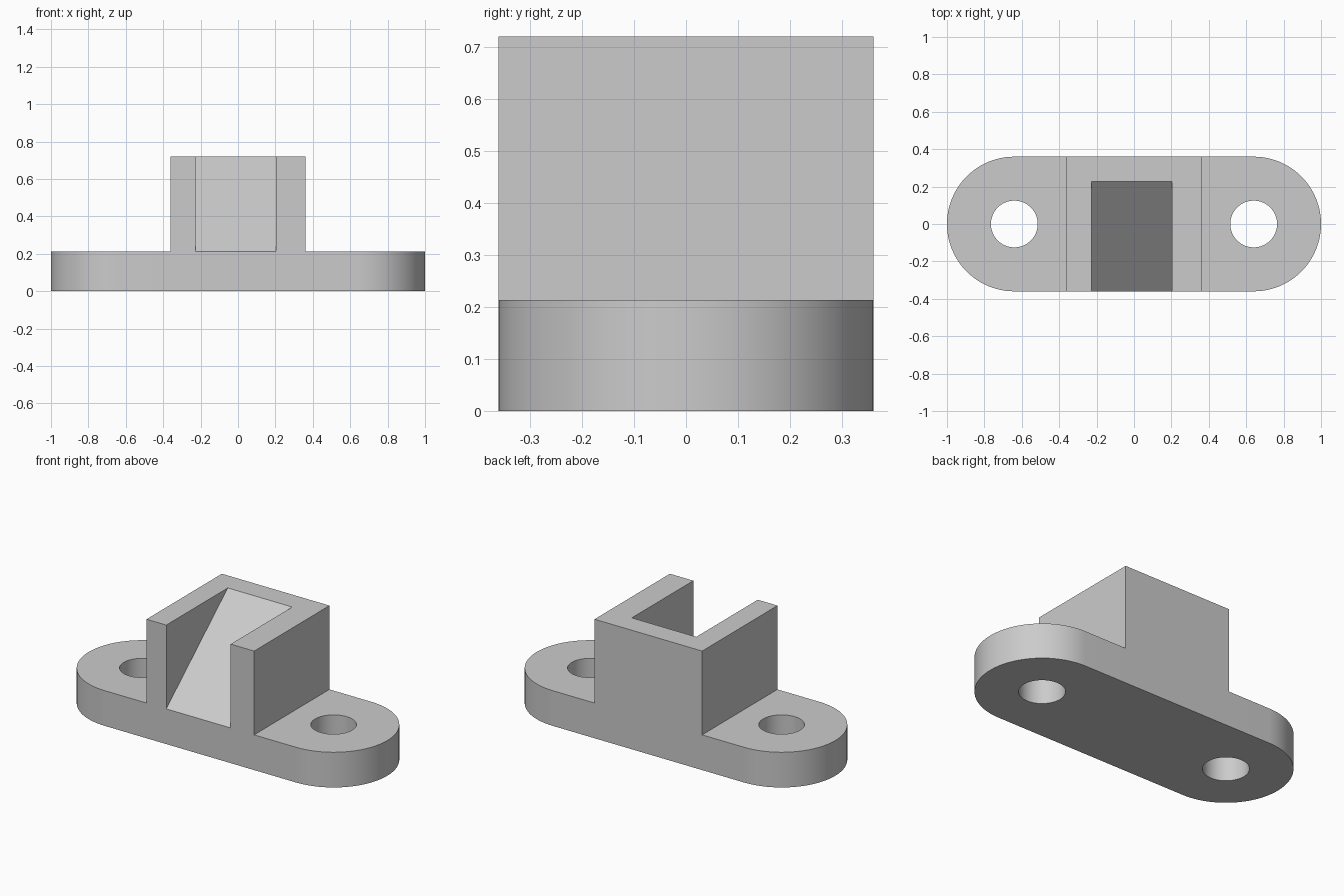
import bpy, bmesh
from math import cos, sin, pi, radians
from mathutils import Vector

if "Cube" in bpy.data.objects:
    bpy.data.objects.remove(bpy.data.objects["Cube"], do_unlink=True)

RADIUS = 0.36        # end radius, also half the depth
HOLE_X = 1 - RADIUS
BASE_H = 0.213
TOP = 0.72
SLOT_L, SLOT_R, SLOT_BACK = -0.228, 0.203, 0.228

grey = bpy.data.materials.new("plain_grey")
grey.use_nodes = True
colour = (0.6, 0.6, 0.6, 1)
grey.diffuse_color = colour
grey.node_tree.nodes["Principled BSDF"].inputs["Base Color"].default_value = colour


def prism(name, outline, extrusion):
    """Extrude a closed 3D outline along a vector."""
    bm = bmesh.new()
    face = bm.faces.new([bm.verts.new(p) for p in outline])
    grown = bmesh.ops.extrude_face_region(bm, geom=[face], use_keep_orig=True)
    verts = [g for g in grown["geom"] if isinstance(g, bmesh.types.BMVert)]
    bmesh.ops.translate(bm, vec=Vector(extrusion), verts=verts)
    bmesh.ops.recalc_face_normals(bm, faces=bm.faces)
    mesh = bpy.data.meshes.new(name)
    bm.to_mesh(mesh)
    bm.free()
    mesh.materials.append(grey)
    obj = bpy.data.objects.new(name, mesh)
    bpy.context.collection.objects.link(obj)
    return obj


def arc(cx, radius, start, sweep, steps, z=0):
    return [(cx + radius * cos(start + sweep * i / steps),
             radius * sin(start + sweep * i / steps), z) for i in range(steps + 1)]


def combine(target, tool, operation):
    """Apply a boolean and discard the tool."""
    mod = target.modifiers.new(operation.lower(), 'BOOLEAN')
    mod.operation, mod.solver, mod.object = operation, 'EXACT', tool
    bpy.ops.object.select_all(action='DESELECT')
    bpy.context.view_layer.objects.active = target
    target.select_set(True)
    bpy.ops.object.modifier_apply(modifier=mod.name)
    bpy.data.objects.remove(tool, do_unlink=True)


# Rounded base plate
bracket = prism("slotted_bracket",
                arc(HOLE_X, RADIUS, -pi / 2, pi, 48) + arc(-HOLE_X, RADIUS, pi / 2, pi, 48),
                (0, 0, BASE_H))

# Central block
block = prism("block", [(x, y, 0) for x, y in ((-RADIUS, -RADIUS), (RADIUS, -RADIUS),
                                               (RADIUS, RADIUS), (-RADIUS, RADIUS))],
              (0, 0, TOP))
combine(bracket, block, 'UNION')

# Slot with a sloping floor, open at the front and top
slope = (TOP - BASE_H) / (SLOT_BACK + RADIUS)
reach = 0.1
slot = prism("slot_cutter", [(SLOT_L, -RADIUS - reach, BASE_H - reach * slope),
                             (SLOT_L, SLOT_BACK + reach, TOP + reach * slope),
                             (SLOT_L, -RADIUS - reach, TOP + reach * slope)],
             (SLOT_R - SLOT_L, 0, 0))
combine(bracket, slot, 'DIFFERENCE')

# Mounting holes
for side in (-1, 1):
    hole = prism("hole_cutter", arc(side * HOLE_X, 0.125, 0, 2 * pi, 64, -0.1)[:-1],
                 (0, 0, BASE_H + 0.2))
    combine(bracket, hole, 'DIFFERENCE')

bpy.ops.object.shade_smooth_by_angle(angle=radians(30))
